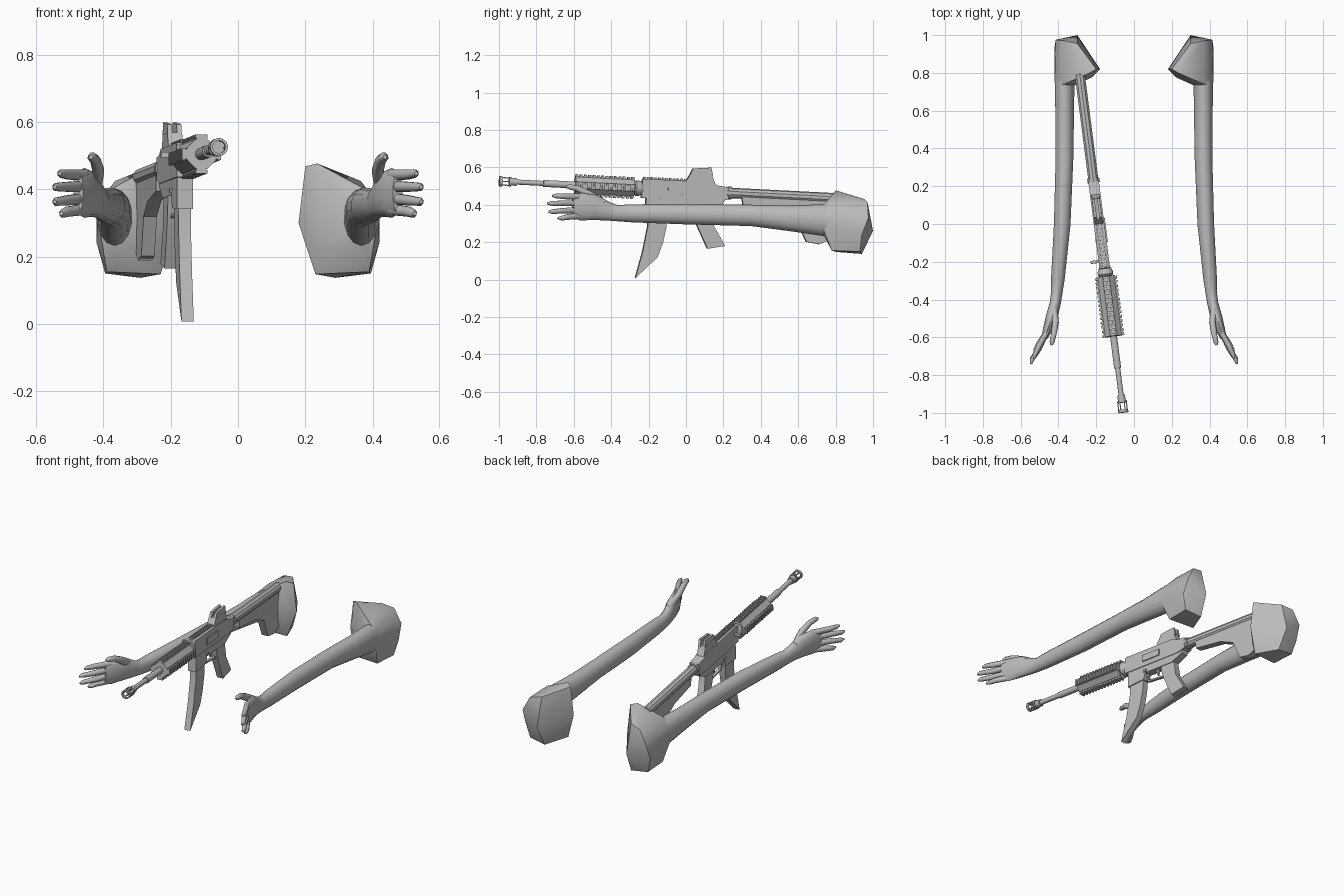
import bpy, bmesh, math
from mathutils import Vector, Matrix

grey = bpy.data.materials.new("grey")
grey.diffuse_color = (0.5, 0.5, 0.5, 1)

# Rifle frame: local y runs back along the barrel axis
GUN = (Matrix.Translation((-0.185, 0, 0.475)) @ Matrix.Rotation(math.radians(7.35), 4, 'Z')
       @ Matrix.Rotation(math.radians(-2.9), 4, 'X'))


def finish(name, bm, matrix=None, mirror=False, angle=35):
    bmesh.ops.recalc_face_normals(bm, faces=bm.faces)
    me = bpy.data.meshes.new(name)
    bm.to_mesh(me)
    bm.free()
    me.materials.append(grey)
    me.shade_smooth()
    me.set_sharp_from_angle(angle=math.radians(angle))
    ob = bpy.data.objects.new(name, me)
    bpy.context.collection.objects.link(ob)
    if matrix:
        ob.matrix_world = matrix
    if mirror:
        ob.modifiers.new("mirror", 'MIRROR')
    return ob


def loft(bm, stations, n=12):
    """Stations are (x, y, z, half width, half height) along a path."""
    pts = [Vector(s[:3]) for s in stations]
    rings = []
    for i, s in enumerate(stations):
        t = (pts[min(i + 1, len(pts) - 1)] - pts[max(i - 1, 0)]).normalized()
        u = t.cross(Vector((0, 0, 1))).normalized()
        v = u.cross(t)
        rings.append([bm.verts.new(pts[i] + u * s[3] * math.cos(a) + v * s[4] * math.sin(a))
                      for a in (2 * math.pi * (k + 0.5) / n for k in range(n))])
    for a, b in zip(rings, rings[1:]):
        for k in range(n):
            bm.faces.new((a[k], a[(k + 1) % n], b[(k + 1) % n], b[k]))
    bm.faces.new(rings[0])
    bm.faces.new(rings[-1])


def prism(bm, profile, w, cx=0):
    """Extrude a (y, z) profile to width w."""
    a = [bm.verts.new((cx - w / 2, y, z)) for y, z in profile]
    b = [bm.verts.new((cx + w / 2, y, z)) for y, z in profile]
    n = len(profile)
    bm.faces.new(a)
    bm.faces.new(b)
    for k in range(n):
        bm.faces.new((a[k], a[(k + 1) % n], b[(k + 1) % n], b[k]))


def box(bm, y0, y1, z0, z1, w, cx=0):
    prism(bm, [(y0, z0), (y1, z0), (y1, z1), (y0, z1)], w, cx)


def rod(bm, y0, y1, r, n=12):
    loft(bm, [(0, y0, 0, r, r), (0, y1, 0, r, r)], n)


def gun_prism(name, profile, w, cx=0):
    bm = bmesh.new()
    prism(bm, profile, w, cx)
    return finish(name, bm, GUN)


# ---- Arms (right side, mirrored) ----
bm = bmesh.new()
loft(bm, [(0.475, -0.605, 0.39, 0.016, 0.062), (0.458, -0.56, 0.39, 0.025, 0.074),
          (0.435, -0.49, 0.385, 0.032, 0.068), (0.417, -0.42, 0.365, 0.03, 0.05),
          (0.41, -0.37, 0.355, 0.031, 0.043), (0.403, -0.29, 0.354, 0.037, 0.048),
          (0.38, 0.0, 0.35, 0.045, 0.055), (0.368, 0.35, 0.343, 0.048, 0.057),
          (0.367, 0.55, 0.328, 0.05, 0.068), (0.367, 0.74, 0.318, 0.053, 0.085),
          (0.355, 0.83, 0.31, 0.055, 0.09)], 14)
finish("arm", bm, mirror=True, angle=50)

# Shoulder: faceted block turned inwards
bm = bmesh.new()
hull = [(0.20, 0.82, 0.468), (0.235, 0.80, 0.477), (0.30, 0.955, 0.43), (0.37, 0.97, 0.415),
        (0.415, 0.975, 0.33), (0.30, 1.0, 0.26), (0.42, 0.94, 0.24), (0.395, 0.93, 0.15),
        (0.29, 0.94, 0.137), (0.23, 0.80, 0.148), (0.18, 0.82, 0.30), (0.225, 0.775, 0.35),
        (0.235, 0.775, 0.22), (0.39, 0.78, 0.155), (0.365, 0.81, 0.425), (0.42, 0.76, 0.33)]
for k in range(10):
    a = 2 * math.pi * k / 10
    hull.append((0.367 + 0.052 * math.cos(a), 0.735, 0.318 + 0.084 * math.sin(a)))
for p in hull:
    bm.verts.new(p)
res = bmesh.ops.convex_hull(bm, input=bm.verts)
loose = [v for v in bm.verts if not v.link_faces]
bmesh.ops.delete(bm, geom=loose, context='VERTS')
finish("shoulder", bm, mirror=True, angle=40)

# Fingers: base height, tip height, tip x, tip y
bm = bmesh.new()
for zb, zt, xt, yt in [(0.442, 0.447, 0.53, -0.715), (0.408, 0.407, 0.545, -0.742),
                       (0.372, 0.363, 0.545, -0.735), (0.34, 0.328, 0.525, -0.685)]:
    zm = (zb + zt) / 2
    loft(bm, [(0.458, -0.565, zb, 0.016, 0.018), (0.505, (yt - 0.565) / 2 - 0.01, zm, 0.015, 0.016),
              (xt - 0.004, yt + 0.02, zt, 0.012, 0.013), (xt, yt, zt, 0.006, 0.006)], 8)
finish("fingers", bm, mirror=True, angle=60)

bm = bmesh.new()
loft(bm, [(0.425, -0.44, 0.405, 0.02, 0.025), (0.415, -0.52, 0.455, 0.018, 0.022),
          (0.424, -0.58, 0.487, 0.016, 0.017), (0.434, -0.625, 0.496, 0.014, 0.014),
          (0.437, -0.642, 0.496, 0.006, 0.006)], 8)
finish("thumb", bm, mirror=True, angle=60)

# ---- Rifle ----
bm = bmesh.new()
rod(bm, -0.93, -0.55, 0.014)
rod(bm, -0.77, -0.60, 0.019)
rod(bm, -0.95, -0.915, 0.021)
finish("barrel", bm, GUN)

# Muzzle: ring carried on prongs
bm = bmesh.new()
rod(bm, -0.955, -0.945, 0.026)
for k in range(6):
    a = math.pi * k / 3
    x, z = 0.023 * math.cos(a), 0.023 * math.sin(a)
    loft(bm, [(x, -1.005, z, 0.004, 0.004), (x, -0.945, z, 0.004, 0.004)], 4)
n = 12
loops = [[bm.verts.new((r * math.cos(2 * math.pi * k / n), y, r * math.sin(2 * math.pi * k / n)))
          for k in range(n)] for r, y in [(0.027, -1.008), (0.027, -0.992), (0.019, -0.992), (0.019, -1.008)]]
for i in range(4):
    a, b = loops[i], loops[(i + 1) % 4]
    for k in range(n):
        bm.faces.new((a[k], a[(k + 1) % n], b[(k + 1) % n], b[k]))
finish("muzzle", bm, GUN)

# Handguard: octagonal core with four toothed rails
bm = bmesh.new()
rod(bm, -0.60, -0.28, 0.047, 8)
for q in range(4):
    start = len(bm.verts)
    box(bm, -0.60, -0.28, 0.03, 0.05, 0.03)
    for k in range(14):
        y = -0.598 + k * 0.0232
        box(bm, y, y + 0.012, 0.048, 0.058, 0.036)
    bm.verts.ensure_lookup_table()
    bmesh.ops.rotate(bm, verts=bm.verts[start:], matrix=Matrix.Rotation(q * math.pi / 2, 3, 'Y'))
finish("handguard", bm, GUN, angle=20)

bm = bmesh.new()
loft(bm, [(0, -0.285, 0, 0.03, 0.03), (0, -0.27, 0, 0.042, 0.042),
          (0, -0.255, 0, 0.042, 0.042), (0, -0.23, 0, 0.03, 0.03)], 12)
finish("barrel_collar", bm, GUN)

gun_prism("upper_receiver", [(-0.24, 0.045), (-0.23, 0.052), (0.13, 0.052), (0.17, 0.035), (0.228, 0.03),
                             (0.228, -0.035), (0.17, -0.05), (-0.24, -0.05)], 0.056)
gun_prism("lower_receiver", [(-0.215, -0.045), (-0.212, -0.145), (-0.09, -0.135), (-0.08, -0.095),
                             (0.13, -0.095), (0.2, -0.06), (0.215, -0.03)], 0.048)
gun_prism("magazine", [(-0.198, -0.12), (-0.198, -0.2), (-0.218, -0.335), (-0.251, -0.481), (-0.137, -0.363),
                       (-0.111, -0.281), (-0.098, -0.2), (-0.095, -0.12)], 0.037)
gun_prism("grip", [(0.035, -0.08), (0.05, -0.14), (0.064, -0.177), (0.13, -0.304), (0.224, -0.285),
                   (0.159, -0.183), (0.135, -0.08)], 0.038)

# Top rail on the receiver
bm = bmesh.new()
box(bm, -0.235, 0.0, 0.05, 0.056, 0.024)
for k in range(12):
    y = -0.232 + k * 0.02
    box(bm, y, y + 0.01, 0.054, 0.063, 0.028)
finish("top_rail", bm, GUN)

# Rear sight with two upright ears
gun_prism("rear_sight", [(-0.005, 0.05), (0.02, 0.095), (0.13, 0.095), (0.158, 0.035)], 0.044)
for side in (-1, 1):
    gun_prism("sight_ear", [(0.015, 0.085), (0.03, 0.12), (0.128, 0.13), (0.14, 0.085)], 0.014, side * 0.014)

# Trigger and guard
bm = bmesh.new()
prism(bm, [(-0.085, -0.09), (-0.07, -0.15), (0.055, -0.158), (0.055, -0.149), (-0.064, -0.141), (-0.076, -0.09)], 0.018)
prism(bm, [(-0.01, -0.09), (0.0, -0.132), (0.008, -0.132), (0.01, -0.09)], 0.01)
finish("trigger_guard", bm, GUN)

# Side controls
bm = bmesh.new()
box(bm, -0.205, -0.19, 0.01, 0.025, 0.05, -0.045)
box(bm, -0.10, 0.03, -0.02, 0.02, 0.008, 0.03)
box(bm, -0.09, -0.07, -0.09, -0.075, 0.06)
finish("controls", bm, GUN)

# Stock
bm = bmesh.new()
rod(bm, 0.22, 0.80, 0.028, 10)
rod(bm, 0.222, 0.245, 0.034, 10)
finish("stock_tube", bm, GUN)
gun_prism("stock", [(0.30, -0.015), (0.31, -0.065), (0.5, -0.085), (0.6, -0.125), (0.66, -0.24),
                    (0.73, -0.25), (0.79, -0.22), (0.80, 0.015)], 0.04)
